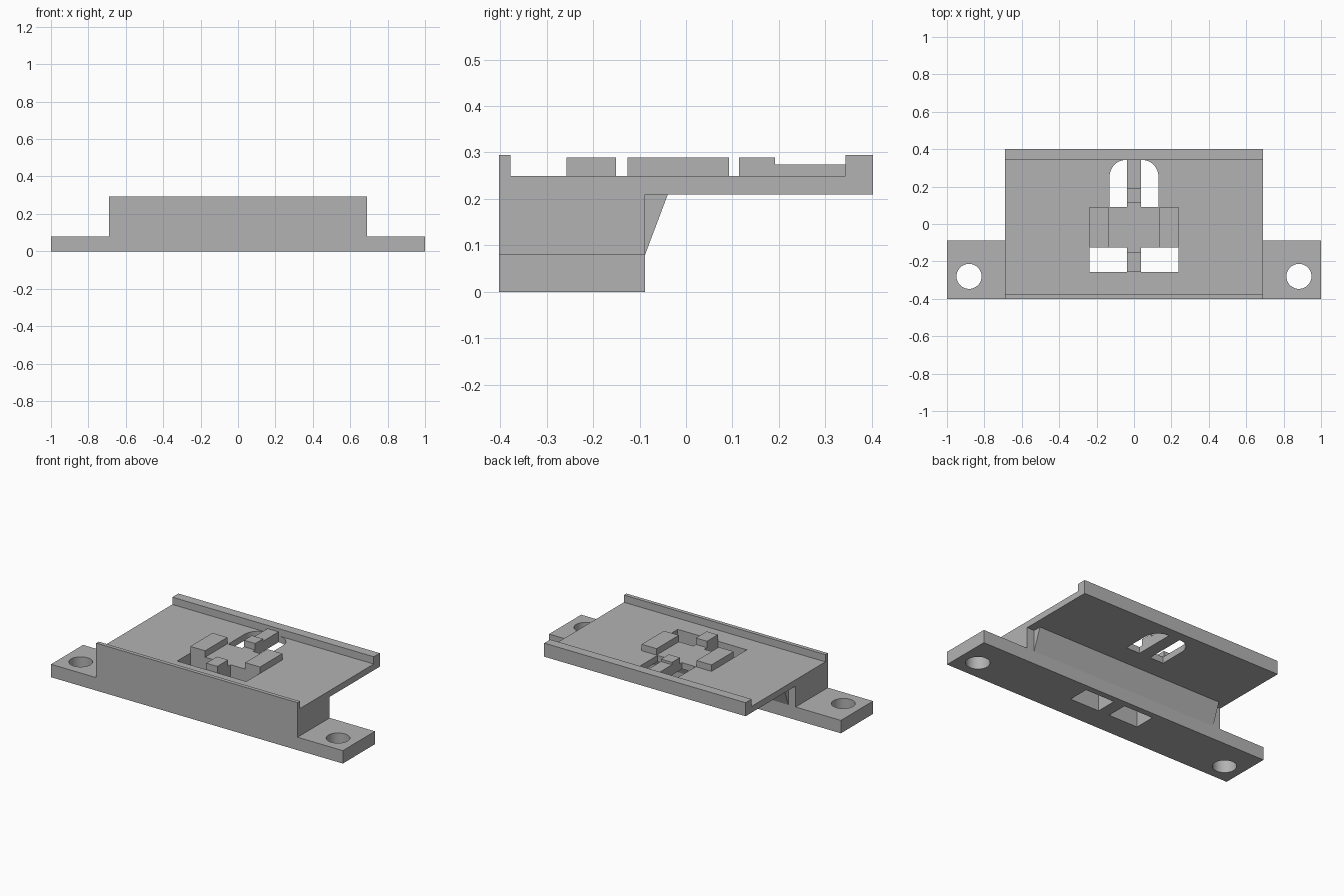
import bpy, bmesh, math
from mathutils import Vector

cube = bpy.data.objects.get("Cube")
if cube:
    bpy.data.objects.remove(cube, do_unlink=True)

grey = bpy.data.materials.new("plain_grey")
grey.use_nodes = True
COLOUR = (0.45, 0.45, 0.45, 1)
grey.diffuse_color = COLOUR
grey.node_tree.nodes["Principled BSDF"].inputs["Base Color"].default_value = COLOUR


def prism(name, outline, offset):
    """Extrude a closed 3D outline along an offset."""
    bm = bmesh.new()
    face = bm.faces.new([bm.verts.new(p) for p in outline])
    top = bmesh.ops.extrude_face_region(bm, geom=[face])["geom"]
    bmesh.ops.translate(bm, vec=Vector(offset),
                        verts=[v for v in top if isinstance(v, bmesh.types.BMVert)])
    bmesh.ops.recalc_face_normals(bm, faces=bm.faces)
    mesh = bpy.data.meshes.new(name)
    bm.to_mesh(mesh)
    bm.free()
    mesh.materials.append(grey)
    obj = bpy.data.objects.new(name, mesh)
    bpy.context.collection.objects.link(obj)
    return obj


def side_prism(name, profile, half_width):
    return prism(name, [(-half_width, y, z) for y, z in profile], (2 * half_width, 0, 0))


def plan_prism(name, plan, z0, z1):
    return prism(name, [(x, y, z0) for x, y in plan], (0, 0, z1 - z0))


def box(name, x0, x1, y0, y1, z0, z1):
    return plan_prism(name, [(x0, y0), (x1, y0), (x1, y1), (x0, y1)], z0, z1)


def arc(cx, cy, r, start, end, steps):
    angles = [math.radians(start + (end - start) * i / steps) for i in range(steps + 1)]
    return [(cx + r * math.cos(a), cy + r * math.sin(a)) for a in angles]


def cut(target, cutter):
    cutter.hide_render = True
    mod = target.modifiers.new("cut", "BOOLEAN")
    mod.operation, mod.solver, mod.object = "DIFFERENCE", "EXACT", cutter
    bpy.context.view_layer.objects.active = target
    bpy.ops.object.modifier_apply(modifier=mod.name)
    bpy.data.objects.remove(cutter, do_unlink=True)


def smooth(obj):
    bpy.ops.object.select_all(action="DESELECT")
    obj.select_set(True)
    bpy.context.view_layer.objects.active = obj
    bpy.ops.object.shade_smooth_by_angle(angle=math.radians(30))


FRONT, BACK, WALL = -0.402, 0.402, -0.088
UNDER, DECK, LIP, BLOCK = 0.21, 0.249, 0.294, 0.289
TAB_TOP, BODY, LIP_IN = 0.08, 0.69, 0.343

# Deck with riser and both lips, from one side profile
body = side_prism("deck_and_riser", [
    (FRONT, 0), (WALL, 0), (WALL, UNDER), (BACK, UNDER), (BACK, LIP),
    (LIP_IN, LIP), (LIP_IN, DECK), (-0.378, DECK), (-0.378, LIP), (FRONT, LIP)], BODY)

# Sloped brace under the deck
side_prism("sloped_brace", [(WALL, TAB_TOP), (-0.039, UNDER), (WALL, UNDER)], 0.64)

for side, label in ((1, "left"), (-1, "right")):
    # Square windows through the riser and round-cornered slots through the deck
    window = [(0.038, -0.257), (0.237, -0.257), (0.237, -0.126), (0.038, -0.126)]
    slot = [(0.038, 0.092), (0.131, 0.092)] + arc(0.041, 0.253, 0.09, 0, 90, 12) + [(0.038, LIP_IN)]
    for plan in (window, slot):
        cut(body, plan_prism("cutter", [(side * x, y) for x, y in plan], -0.1, 0.4))

    # Mounting tab with screw hole
    x0, x1 = sorted((side * BODY, side))
    tab = box(label + "_mounting_tab", x0, x1, FRONT, WALL, 0, TAB_TOP)
    cut(tab, plan_prism("cutter", arc(side * 0.882, -0.28, 0.067, 0, 350, 35), -0.1, 0.2))
    smooth(tab)

    # Raised wing pad
    x0, x1 = sorted((side * 0.137, side * 0.239))
    box(label + "_wing_pad", x0, x1, -0.126, 0.092, DECK, BLOCK)

smooth(body)

# Raised blocks along the centre strip
for name, y0, y1, top in (("front_stop", -0.257, -0.151, BLOCK),
                          ("rear_stop", 0.114, 0.191, BLOCK),
                          ("rear_rail", 0.191, LIP_IN, 0.274)):
    box(name, -0.038, 0.038, y0, y1, DECK, top)
